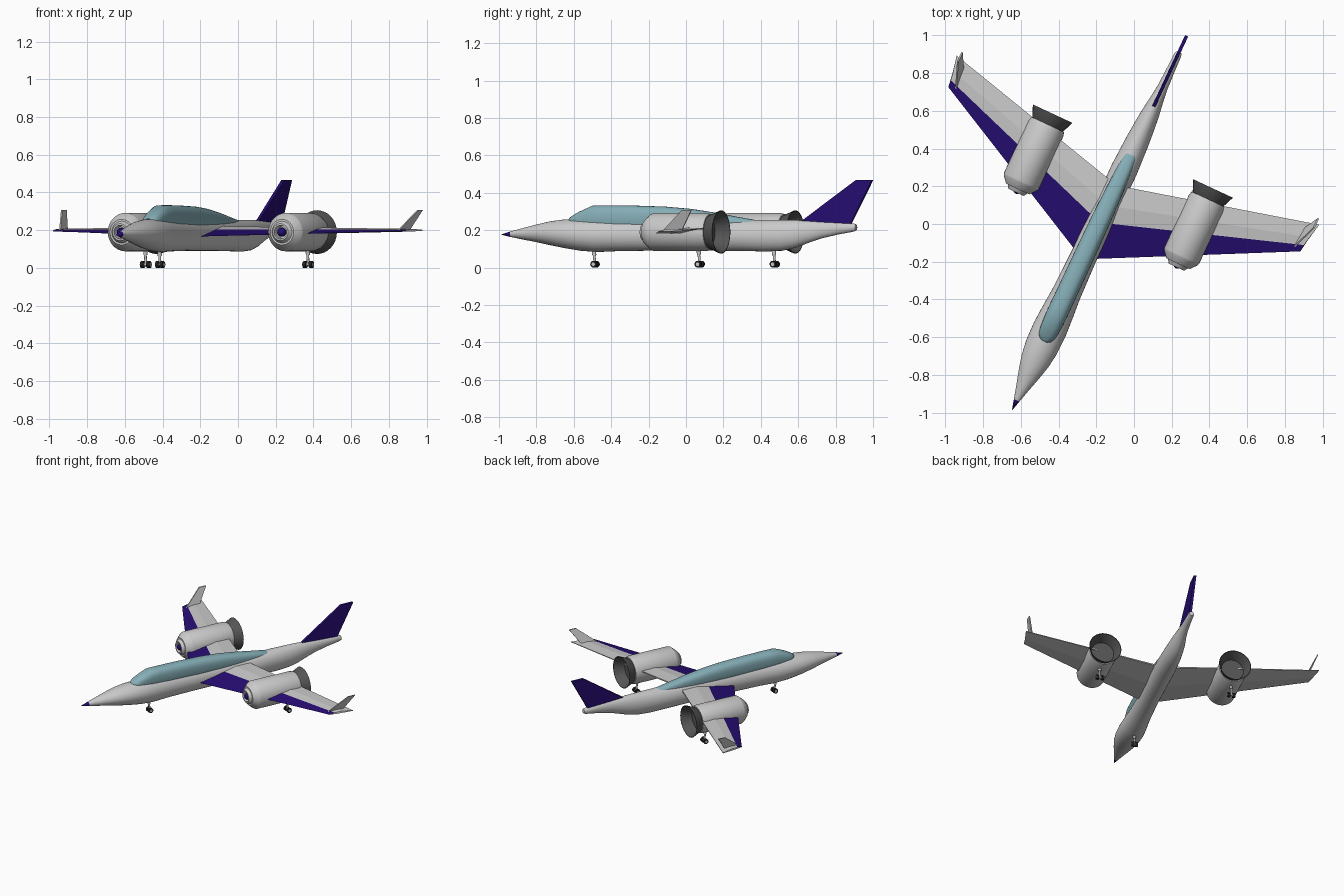
import bpy, bmesh, math
from mathutils import Matrix, Vector

if "Cube" in bpy.data.objects:
    bpy.data.objects.remove(bpy.data.objects["Cube"])

# The aircraft is modelled along its own y axis, then turned and placed
PLACE = Matrix.Translation((-0.153, 0.071, 0)) @ Matrix.Rotation(math.radians(-25), 4, 'Z')


def material(name, rgb):
    m = bpy.data.materials.new(name)
    m.diffuse_color = (*rgb, 1)
    m.use_nodes = True
    m.node_tree.nodes["Principled BSDF"].inputs["Base Color"].default_value = m.diffuse_color
    return m


PURPLE = material("purple", (0.02, 0.004, 0.17))
GLASS = material("glass", (0.24, 0.43, 0.48))
DARK = material("dark_grey", (0.09, 0.09, 0.09))
RUBBER = material("rubber", (0.015, 0.015, 0.015))
GREY = material("grey", (0.8, 0.8, 0.8))


def finish(name, bm, mats=(), smooth=True):
    bmesh.ops.remove_doubles(bm, verts=bm.verts, dist=1e-5)
    bmesh.ops.recalc_face_normals(bm, faces=bm.faces)
    me = bpy.data.meshes.new(name)
    bm.to_mesh(me)
    bm.free()
    for m in mats:
        me.materials.append(m)
    if smooth:
        me.shade_smooth()
        me.set_sharp_from_angle(angle=math.radians(30))
    ob = bpy.data.objects.new(name, me)
    bpy.context.collection.objects.link(ob)
    ob.matrix_world = PLACE
    return ob


def loft(name, stations, cx=0, mats=(), n=32, power=1.0):
    """Skin elliptical sections (y, half_width, top, bottom)."""
    bm = bmesh.new()
    rings = []
    for y, w, top, bot in stations:
        ring = []
        for i in range(n):
            a = 2 * math.pi * i / n
            c, s = math.cos(a), math.sin(a)
            px = math.copysign(abs(c) ** power, c) * w
            pz = math.copysign(abs(s) ** power, s) * (top - bot) / 2
            ring.append(bm.verts.new((cx + px, y, (top + bot) / 2 + pz)))
        rings.append(ring)
    for a, b in zip(rings, rings[1:]):
        for i in range(n):
            j = (i + 1) % n
            bm.faces.new((a[i], a[j], b[j], b[i]))
    for (y, w, t, b), ring in ((stations[0], rings[0]), (stations[-1], rings[-1])):
        if w > 1e-4:
            bm.faces.new(ring)
    return finish(name, bm, mats)


def lathe(name, profile, cx, cz, mats=()):
    return loft(name, [(y, r, cz + r, cz - r) for y, r in profile], cx, mats)


def plate(name, points, thick, mats=()):
    """Flat plate through side points, thickened along x."""
    bm = bmesh.new()
    sides = [[bm.verts.new(Vector(p) + Vector((d, 0, 0))) for p in points]
             for d in (-thick / 2, thick / 2)]
    n = len(points)
    for s in sides:
        bm.faces.new(s)
    for i in range(n):
        j = (i + 1) % n
        bm.faces.new((sides[0][i], sides[0][j], sides[1][j], sides[1][i]))
    return finish(name, bm, mats, smooth=False)


def rod(name, a, b, r, mats=(), n=16):
    a, b = Vector(a), Vector(b)
    d = b - a
    bm = bmesh.new()
    m = Matrix.Translation((a + b) / 2) @ d.to_track_quat('Z', 'Y').to_matrix().to_4x4()
    bmesh.ops.create_cone(bm, cap_ends=True, segments=n, radius1=r, radius2=r,
                          depth=d.length, matrix=m)
    return finish(name, bm, mats)


# Fuselage with pinched waist and tail boom
loft("fuselage", [
    (-1.11, 0.016, 0.194, 0.163), (-1.04, 0.035, 0.211, 0.150),
    (-0.96, 0.058, 0.230, 0.136), (-0.88, 0.078, 0.247, 0.120),
    (-0.80, 0.089, 0.257, 0.105), (-0.70, 0.092, 0.262, 0.090),
    (-0.60, 0.086, 0.262, 0.083), (-0.48, 0.077, 0.258, 0.088),
    (-0.25, 0.070, 0.255, 0.091), (0.00, 0.070, 0.255, 0.091),
    (0.24, 0.071, 0.255, 0.089), (0.40, 0.063, 0.255, 0.086),
    (0.50, 0.055, 0.255, 0.092), (0.57, 0.048, 0.254, 0.107),
    (0.65, 0.036, 0.250, 0.134), (0.72, 0.028, 0.246, 0.156),
    (0.82, 0.023, 0.241, 0.177), (0.91, 0.020, 0.236, 0.192),
    (0.925, 0.015, 0.231, 0.198), (0.93, 0, 0.214, 0.214)])
loft("nose_cap", [(-1.17, 0, 0.176, 0.176), (-1.11, 0.0162, 0.1945, 0.1625)], mats=[PURPLE])

# Long canopy
loft("canopy", [
    (-0.765, 0.018, 0.262, 0.20), (-0.755, 0.035, 0.270, 0.20),
    (-0.735, 0.045, 0.282, 0.20), (-0.70, 0.051, 0.300, 0.20),
    (-0.622, 0.056, 0.332, 0.19), (-0.56, 0.056, 0.333, 0.19),
    (-0.40, 0.055, 0.332, 0.19), (-0.20, 0.054, 0.326, 0.19),
    (-0.05, 0.052, 0.314, 0.19), (0.10, 0.047, 0.293, 0.19),
    (0.22, 0.041, 0.272, 0.19), (0.32, 0.034, 0.256, 0.19),
    (0.35, 0.028, 0.247, 0.19)], mats=[GLASS], power=0.75)

# Tail fin
plate("tail_fin", [(0, 0.60, 0.245), (0, 0.926, 0.467), (0, 1.022, 0.467), (0, 0.89, 0.225)],
      0.018, [PURPLE])


def wing(side, s):
    """Tapered wing: root and tip outlines joined, leading strip purple."""
    root = [(0, -0.285, 0.165), (0, -0.07, 0.205), (0, 0.03, 0.222), (0, 0.147, 0.222),
            (0, 0.147, 0.212), (0, -0.05, 0.168)]
    tip = [(1.03, 0.242, 0.195), (1.033, 0.28, 0.204), (1.042, 0.33, 0.207), (1.06, 0.412, 0.202),
           (1.06, 0.412, 0.198), (1.04, 0.31, 0.193)]
    bm = bmesh.new()
    r, t = [[bm.verts.new((x * s, y, z)) for x, y, z in pts] for pts in (root, tip)]
    bm.faces.new(r)
    bm.faces.new(t)
    for i in range(6):
        j = (i + 1) % 6
        f = bm.faces.new((r[i], r[j], t[j], t[i]))
        f.material_index = 1 if i == 0 else 0
    finish(side + "_wing", bm, [GREY, PURPLE], smooth=False)


def wheels(name, cx, cy, top, gap, r):
    """Strut, axle and twin wheels with pale hubs."""
    rod(name + "_strut", (cx, cy - 0.008, top), (cx, cy, r), 0.007)
    rod(name + "_collar", (cx, cy - 0.008, top), (cx, cy - 0.004, top - 0.03), 0.011)
    rod(name + "_axle", (cx - gap, cy, r), (cx + gap, cy, r), 0.006)
    for k, d in (("left", -1), ("right", 1)):
        x = cx + d * gap
        rod(f"{name}_{k}_tyre", (x - 0.009, cy, r), (x + 0.009, cy, r), r, [RUBBER], 24)
        rod(f"{name}_{k}_hub", (x - 0.010, cy, r), (x + 0.010, cy, r), r * 0.55)


for side, s in (("left", -1), ("right", 1)):
    wing(side, s)
    plate(side + "_winglet", [(0.99 * s, 0.25, 0.200), (1.042 * s, 0.385, 0.308),
                              (1.042 * s, 0.44, 0.308), (1.0 * s, 0.365, 0.200)], 0.008)
    ex, ez = 0.469 * s, 0.19
    # Engine nacelle with stepped intake
    lathe(side + "_engine", [
        (-0.065, 0), (-0.07, 0.034), (-0.112, 0.036), (-0.112, 0.045), (-0.092, 0.058),
        (-0.092, 0.068), (-0.056, 0.098), (-0.045, 0.102), (0.26, 0.102), (0.285, 0.096),
        (0.285, 0.085), (0.27, 0.08), (0.27, 0)], ex, ez)
    lathe(side + "_intake_spinner", [
        (-0.095 - 0.024 * math.cos(math.pi * i / 8), 0.024 * math.sin(math.pi * i / 8))
        for i in range(9)], ex, ez, [PURPLE])
    # Flared exhaust ring
    lathe(side + "_exhaust", [
        (0.275, 0.082), (0.285, 0.090), (0.348, 0.116), (0.348, 0.112), (0.29, 0.084),
        (0.275, 0.080)], ex, ez, [DARK]).data
    wheels(side + "_main_gear", 0.475 * s, 0.224, 0.10, 0.018, 0.018)

wheels("nose_gear", 0, -0.615, 0.095, 0.013, 0.018)
